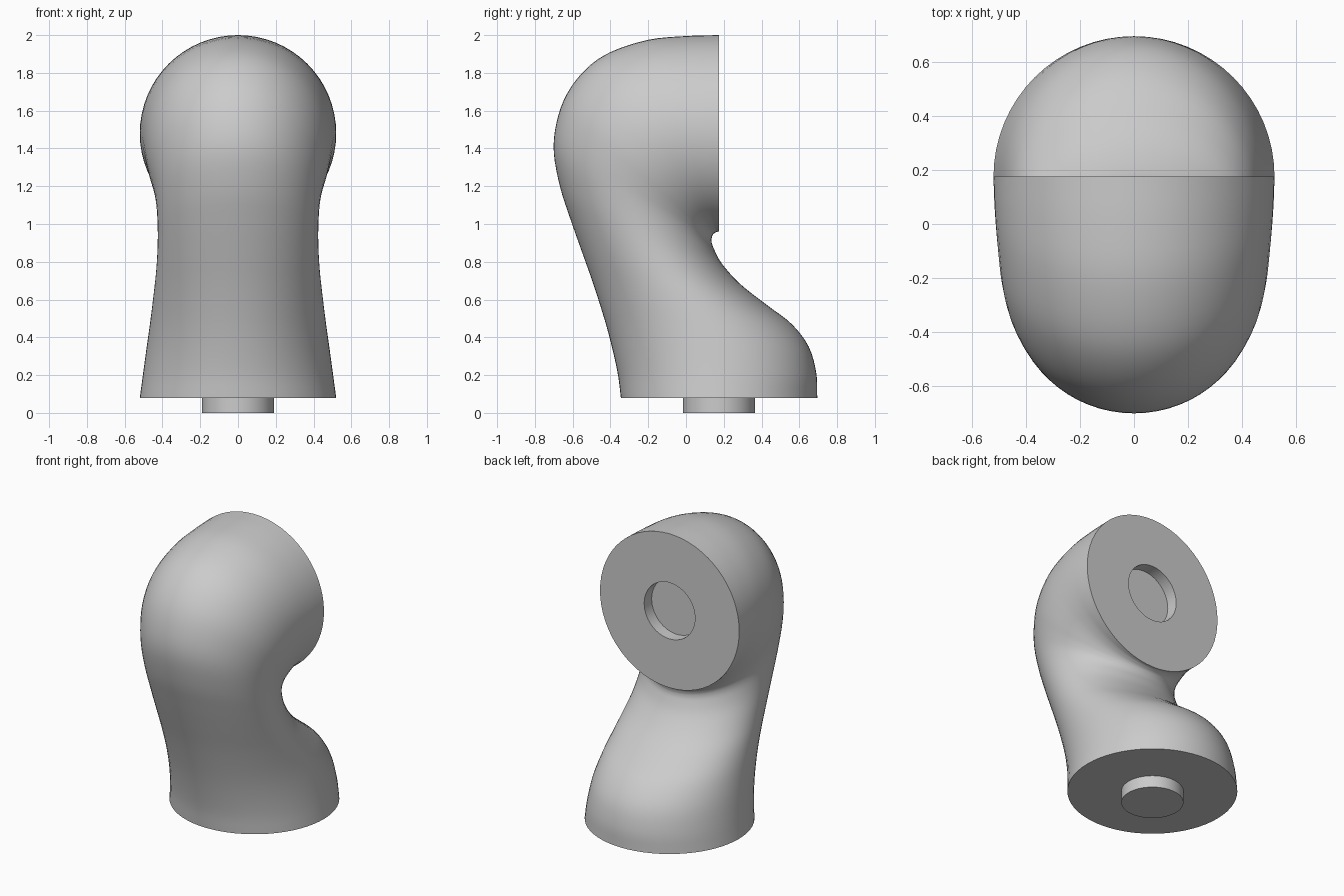
import bpy, bmesh, math
from mathutils import Vector

cube = bpy.data.objects.get("Cube")
if cube:
    bpy.data.objects.remove(cube, do_unlink=True)

SIDES = 64
STEPS = 4

# Cross-sections of the bend: outer (y, z), inner (y, z), half width
SECTIONS = [
    (-.345, .08, .695, .08, .52),
    (-.36, .20, .69, .21, .503),
    (-.39, .34, .65, .35, .484),
    (-.43, .49, .56, .47, .465),
    (-.49, .68, .43, .57, .447),
    (-.55, .85, .29, .68, .432),
    (-.61, 1.02, .19, .79, .425),
    (-.665, 1.19, .145, .875, .427),
    (-.70, 1.38, .135, .91, .437),
    (-.685, 1.54, .137, .93, .455),
    (-.63, 1.69, .14, .94, .475),
    (-.53, 1.82, .145, .947, .49),
    (-.40, 1.91, .152, .952, .50),
    (-.20, 1.975, .16, .957, .51),
    (0, 1.995, .167, .959, .517),
    (.175, 2.0, .175, .96, .52),
]


def spline(rows, steps):
    """Smooth curve through every row of values."""
    pts = [Vector(r) for r in rows]
    pts = [2 * pts[0] - pts[1]] + pts + [2 * pts[-1] - pts[-2]]
    out = []
    for a, b, c, d in zip(pts, pts[1:], pts[2:], pts[3:]):
        for i in range(steps):
            t = i / steps
            out.append(b + (c - a) * t / 2 + (a * 2 - b * 5 + c * 4 - d) * t * t / 2
                       + (b * 3 - a - c * 3 + d) * t ** 3 / 2)
    return out + [pts[-2]]


def ring(bm, section):
    """Elliptical ring spanning an outer and an inner point."""
    y0, z0, y1, z1, w = section
    outer, inner = Vector((0, y0, z0)), Vector((0, y1, z1))
    mid, half = (outer + inner) / 2, (outer - inner) / 2
    across = Vector((w, 0, 0))
    angles = [math.tau * i / SIDES for i in range(SIDES)]
    return [bm.verts.new(mid + half * math.cos(a) + across * math.sin(a)) for a in angles]


# Peg below, bent body, then the socket in the upper end face
peg = [(-.015, z, .365, z, .19) for z in (0, .08)]
socket = [(y, 1.67, y, 1.29, .19) for y in (.175, .095)]

bm = bmesh.new()
rings = [ring(bm, s) for s in peg + spline(SECTIONS, STEPS) + socket]
for lower, upper in zip(rings, rings[1:]):
    for i in range(SIDES):
        j = (i + 1) % SIDES
        bm.faces.new((lower[i], lower[j], upper[j], upper[i]))
bm.faces.new(rings[0])
bm.faces.new(rings[-1])
bmesh.ops.recalc_face_normals(bm, faces=bm.faces)

mesh = bpy.data.meshes.new("bent_joint")
bm.to_mesh(mesh)
bm.free()
joint = bpy.data.objects.new("bent_joint", mesh)
bpy.context.collection.objects.link(joint)

# Plain grey
grey = bpy.data.materials.new("plain_grey")
grey.use_nodes = True
colour = (.6, .6, .6, 1)
grey.diffuse_color = colour
grey.node_tree.nodes["Principled BSDF"].inputs["Base Color"].default_value = colour
mesh.materials.append(grey)

bpy.ops.object.select_all(action='DESELECT')
joint.select_set(True)
bpy.context.view_layer.objects.active = joint
bpy.ops.object.shade_smooth_by_angle(angle=math.radians(35))
